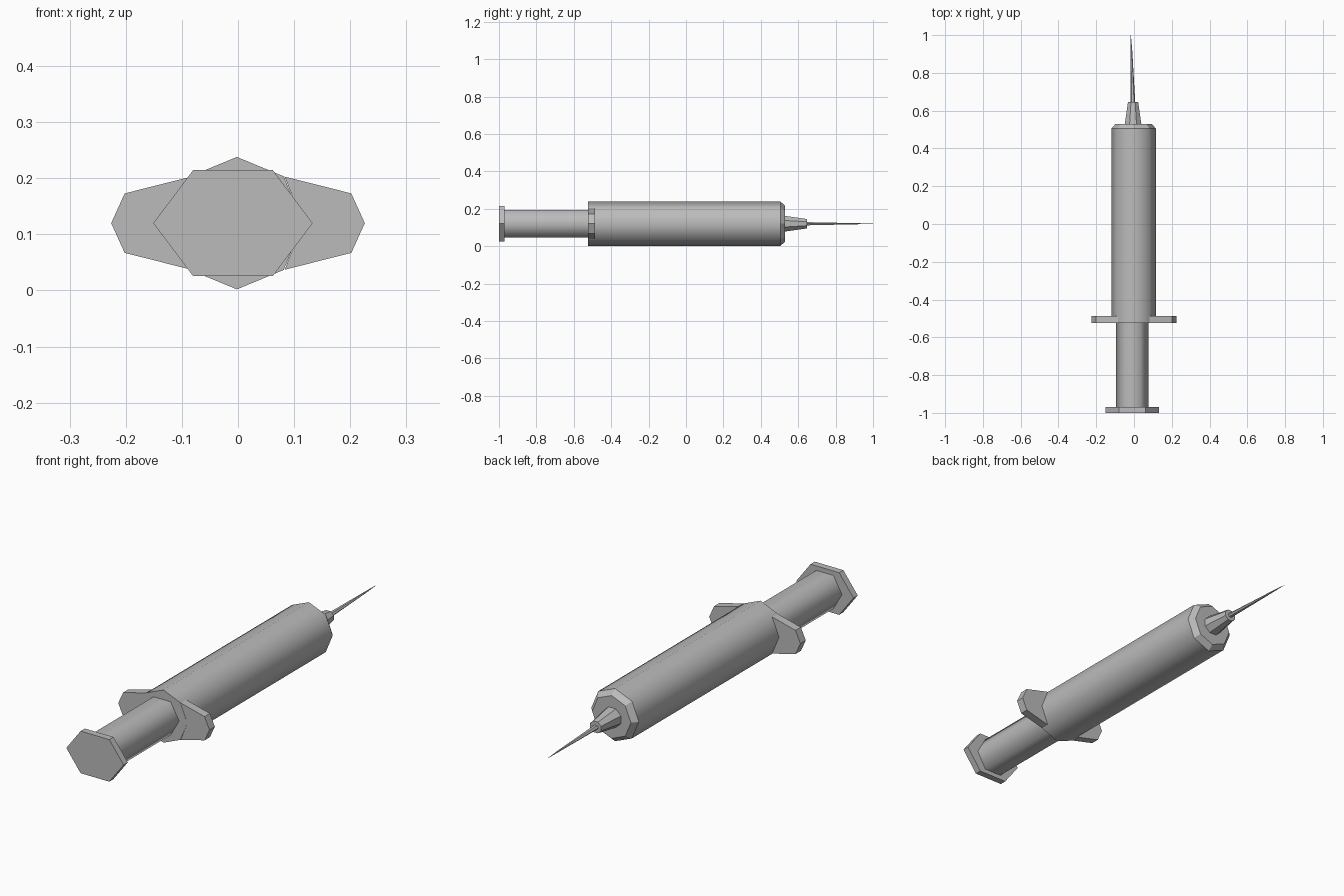
import bpy, bmesh
from math import cos, sin, pi

old = bpy.data.objects.get("Cube")
if old:
    bpy.data.objects.remove(old, do_unlink=True)

grey = bpy.data.materials.new("plain grey")
grey.use_nodes = True
GREY = (0.5, 0.5, 0.5, 1)
grey.diffuse_color = GREY
grey.node_tree.nodes["Principled BSDF"].inputs["Base Color"].default_value = GREY

AXIS_Z = 0.12


def finish(name, bm):
    bmesh.ops.recalc_face_normals(bm, faces=bm.faces)
    mesh = bpy.data.meshes.new(name)
    bm.to_mesh(mesh)
    bm.free()
    mesh.materials.append(grey)
    obj = bpy.data.objects.new(name, mesh)
    bpy.context.collection.objects.link(obj)
    return obj


def loft(name, sides, sections, smooth_bands=(), turn=0.0):
    """Join rings along y; each section is (y, centre x, radius x, radius z)."""
    bm = bmesh.new()
    rings = []
    for y, cx, rx, rz in sections:
        angles = [turn + 2 * pi * i / sides for i in range(sides)]
        rings.append([bm.verts.new((cx + rx * cos(a), y, AXIS_Z + rz * sin(a)))
                      for a in angles])
    for band, (a, b) in enumerate(zip(rings, rings[1:])):
        for i in range(sides):
            j = (i + 1) % sides
            face = bm.faces.new((a[i], a[j], b[j], b[i]))
            face.smooth = band in smooth_bands
    bm.faces.new(rings[0])
    bm.faces.new(rings[-1])
    return finish(name, bm)


# Barrel with a chamfered front end
loft("barrel", 8, [(-0.525, -0.002, 0.118, 0.118),
                   (0.505, -0.002, 0.118, 0.118),
                   (0.53, -0.002, 0.096, 0.096)], smooth_bands=(0,))

# Plunger rod and its thumb plate
loft("plunger_rod", 6, [(-0.975, -0.009, 0.085, 0.086),
                        (-0.5, -0.009, 0.085, 0.086)], smooth_bands=(0,))
loft("thumb_plate", 6, [(-1.0, -0.009, 0.142, 0.109),
                        (-0.97, -0.009, 0.142, 0.109)])

# Tapered hub and the off-centre needle
loft("needle_hub", 8, [(0.525, -0.005, 0.048, 0.046),
                       (0.647, -0.005, 0.029, 0.027)], turn=pi / 8)
loft("needle", 6, [(0.64, -0.006, 0.013, 0.01),
                   (0.93, -0.014, 0.004, 0.003),
                   (1.0, -0.017, 0.0006, 0.0006)])

# Finger grips: one wing, mirrored to the other side
wing = [(0.083, 0.083), (0.202, 0.053), (0.226, 0), (0.202, -0.053),
        (0.083, -0.083), (0.116, 0)]
bm = bmesh.new()
face = bm.faces.new([bm.verts.new((x, -0.525, AXIS_Z + z)) for x, z in wing])
grown = bmesh.ops.extrude_face_region(bm, geom=[face])
for v in grown["geom"]:
    if isinstance(v, bmesh.types.BMVert):
        v.co.y += 0.038
grips = finish("finger_grips", bm)
mirror = grips.modifiers.new("mirror", 'MIRROR')
mirror.use_axis[0] = True
mirror.use_mirror_merge = False
